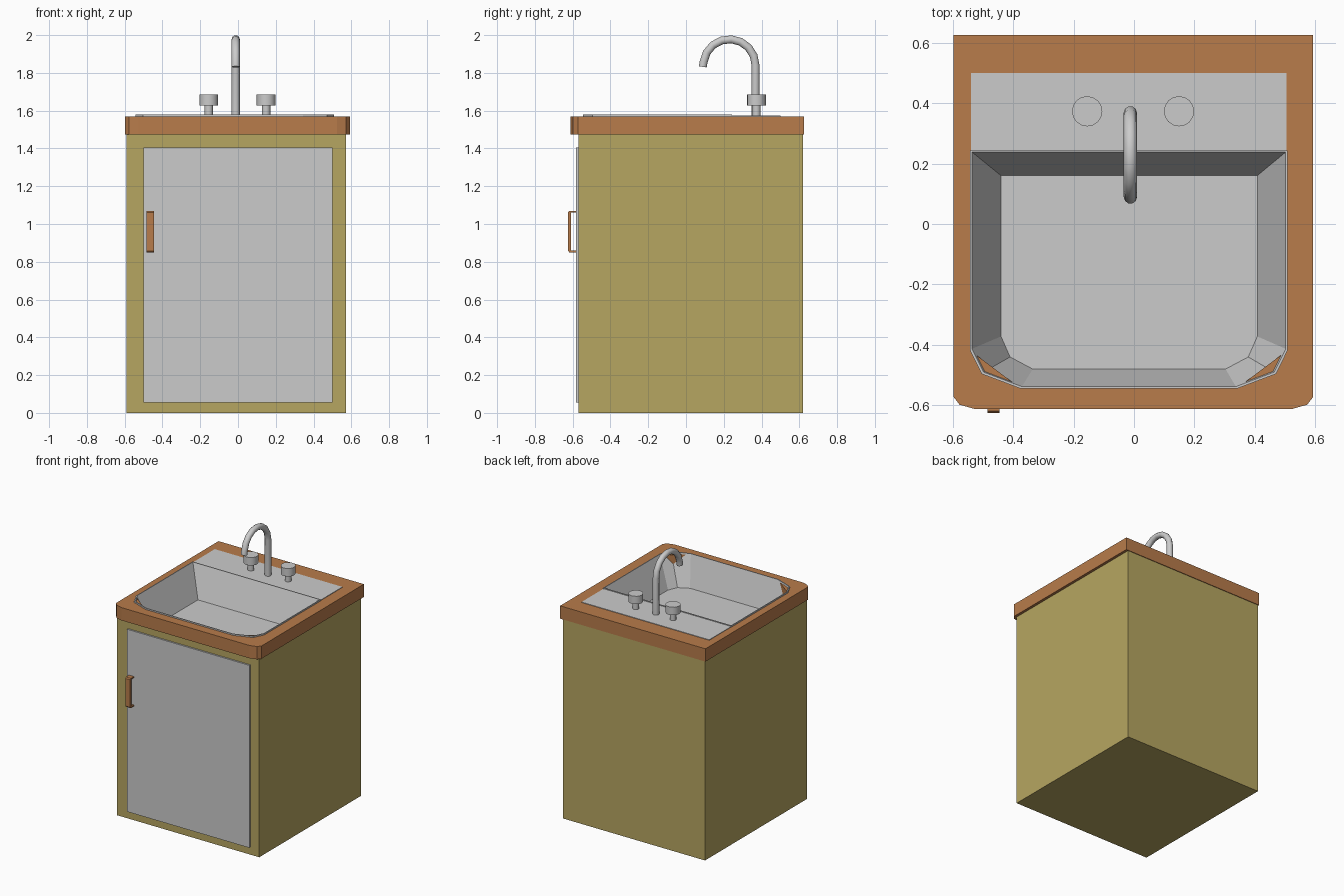
import bpy, bmesh, math

if "Cube" in bpy.data.objects:
    bpy.data.objects.remove(bpy.data.objects["Cube"])


def material(name, color):
    m = bpy.data.materials.new(name)
    m.diffuse_color = color
    m.use_nodes = True
    m.node_tree.nodes["Principled BSDF"].inputs["Base Color"].default_value = m.diffuse_color
    return m


olive = material("olive_paint", (0.47, 0.38, 0.12, 1))
wood = material("orange_wood", (0.48, 0.20, 0.07, 1))


def finish(name, bm, mat=None):
    bmesh.ops.recalc_face_normals(bm, faces=bm.faces)
    me = bpy.data.meshes.new(name)
    bm.to_mesh(me)
    bm.free()
    ob = bpy.data.objects.new(name, me)
    bpy.context.collection.objects.link(ob)
    if mat:
        me.materials.append(mat)
    return ob


def box(name, x, y, z, mat=None, open_top=False):
    bm = bmesh.new()
    bmesh.ops.create_cube(bm, size=1)
    for v in bm.verts:
        v.co = [(a[0] + a[1]) / 2 + c * (a[1] - a[0]) for a, c in zip((x, y, z), v.co)]
    ob_faces = [f for f in bm.faces if f.calc_center_median().z > z[1] - 1e-4]
    if open_top:
        bmesh.ops.delete(bm, geom=ob_faces, context='FACES_ONLY')
    return finish(name, bm, mat)


def smooth(ob):
    bpy.ops.object.select_all(action='DESELECT')
    ob.select_set(True)
    bpy.context.view_layer.objects.active = ob
    bpy.ops.object.shade_smooth_by_angle(angle=math.radians(40))


def curve_to_mesh(name, cu, mat=None):
    tmp = bpy.data.objects.new(name + "_curve", cu)
    bpy.context.collection.objects.link(tmp)
    bpy.context.view_layer.update()
    me = bpy.data.meshes.new_from_object(tmp.evaluated_get(bpy.context.evaluated_depsgraph_get()))
    bpy.data.objects.remove(tmp)
    bm = bmesh.new()
    bm.from_mesh(me)
    bmesh.ops.remove_doubles(bm, verts=bm.verts, dist=1e-4)
    for f in bm.faces:
        f.smooth = False
    bpy.data.meshes.remove(me)
    return finish(name, bm, mat)


def add_poly(cu, pts, cyclic):
    s = cu.splines.new('POLY')
    s.points.add(len(pts) - 1)
    for p, co in zip(s.points, pts):
        p.co = (*co, 1)
    s.use_cyclic_u = cyclic


def outline(x0, x1, y0, y1, corner):
    """Rectangle with square back corners and cut front corners given as inset pairs."""
    left = [(x0 + a, y0 + b) for a, b in corner]
    right = [(x1 - a, y0 + b) for a, b in reversed(corner)]
    return [(x1, y1), (x0, y1)] + left + right


# Cabinet body and door
box("cabinet", (-0.59, 0.573), (-0.57, 0.62), (0, 1.48), olive, open_top=True)
box("door", (-0.5, 0.5), (-0.582, -0.565), (0.055, 1.405))

# Door handle: bracket profile extruded sideways
bm = bmesh.new()
prof = [(-0.58, 0.85), (-0.618, 0.85), (-0.625, 0.858), (-0.625, 1.062), (-0.618, 1.07),
        (-0.58, 1.07), (-0.58, 1.06), (-0.61, 1.06), (-0.61, 0.86), (-0.58, 0.86)]
face = bm.faces.new([bm.verts.new((-0.485, y, z)) for y, z in prof])
ext = bmesh.ops.extrude_face_region(bm, geom=[face], use_keep_orig=True)
bmesh.ops.translate(bm, vec=(0.04, 0, 0),
                    verts=[g for g in ext["geom"] if isinstance(g, bmesh.types.BMVert)])
finish("door_handle", bm, wood)

# Countertop with sink opening
cu = bpy.data.curves.new("countertop", 'CURVE')
cu.dimensions = '2D'
cu.fill_mode = 'BOTH'
cu.extrude = 0.0475
outer = outline(-0.597, 0.593, -0.612, 0.625, [(0, 0.04), (0.02, 0.014), (0.07, 0)])
inner = outline(-0.54, 0.505, -0.54, 0.5, [(0, 0.12), (0.16, 0)])
for loop in (outer, inner):
    add_poly(cu, [(x, y, 0) for x, y in loop], True)
top = curve_to_mesh("countertop", cu, wood)
for v in top.data.vertices:
    v.co.z += 1.5225

# Basin: lofted rings from rim skirt to floor
rim_out = outline(-0.542, 0.508, -0.544, 0.243, [(0, 0.125), (0.038, 0.048), (0.165, 0)])
rim_in = outline(-0.536, 0.502, -0.538, 0.238, [(0, 0.125), (0.038, 0.048), (0.165, 0)])
floor = outline(-0.44, 0.408, -0.48, 0.16, [(0, 0.108), (0.03, 0.04), (0.105, 0)])
bm = bmesh.new()
rings = [[bm.verts.new((x, y, z)) for x, y in loop]
         for loop, z in ((rim_out, 1.568), (rim_out, 1.58), (rim_in, 1.58), (floor, 1.355))]
for a, b in zip(rings, rings[1:]):
    for i in range(len(a)):
        j = (i + 1) % len(a)
        bm.faces.new((a[i], a[j], b[j], b[i]))
bm.faces.new(rings[-1])
basin = finish("basin", bm)
# make the basin face up into the bowl
if basin.data.polygons[-1].normal.z < 0:
    basin.data.flip_normals()

# Steel deck behind the basin
box("tap_deck", (-0.54, 0.505), (0.24, 0.5), (1.562, 1.574))

# Gooseneck spout
cu = bpy.data.curves.new("spout", 'CURVE')
cu.dimensions = '3D'
cu.bevel_depth = 0.022
cu.bevel_resolution = 3
cu.use_fill_caps = True
path = [(-0.012, 0.368, 1.565)]
for i in range(9):
    t = math.radians(172 * i / 8)
    path.append((-0.012, 0.23 + 0.138 * math.cos(t), 1.84 + 0.138 * math.sin(t)))
path.append((-0.012, 0.089, 1.832))
add_poly(cu, path, False)
smooth(curve_to_mesh("spout", cu))

# Tap knobs: stem and cap each
for side, x in (("left", -0.155), ("right", 0.149)):
    bm = bmesh.new()
    prev = None
    n = 16
    for r, z in ((0.022, 1.565), (0.022, 1.627), (0.05, 1.627), (0.05, 1.686)):
        ring = [bm.verts.new((x + r * math.cos(2 * math.pi * k / n),
                              0.373 + r * math.sin(2 * math.pi * k / n), z)) for k in range(n)]
        if prev:
            for k in range(n):
                bm.faces.new((prev[k], prev[(k + 1) % n], ring[(k + 1) % n], ring[k]))
        else:
            bm.faces.new(ring)
        prev = ring
    bm.faces.new(prev)
    smooth(finish(side + "_tap_knob", bm))
